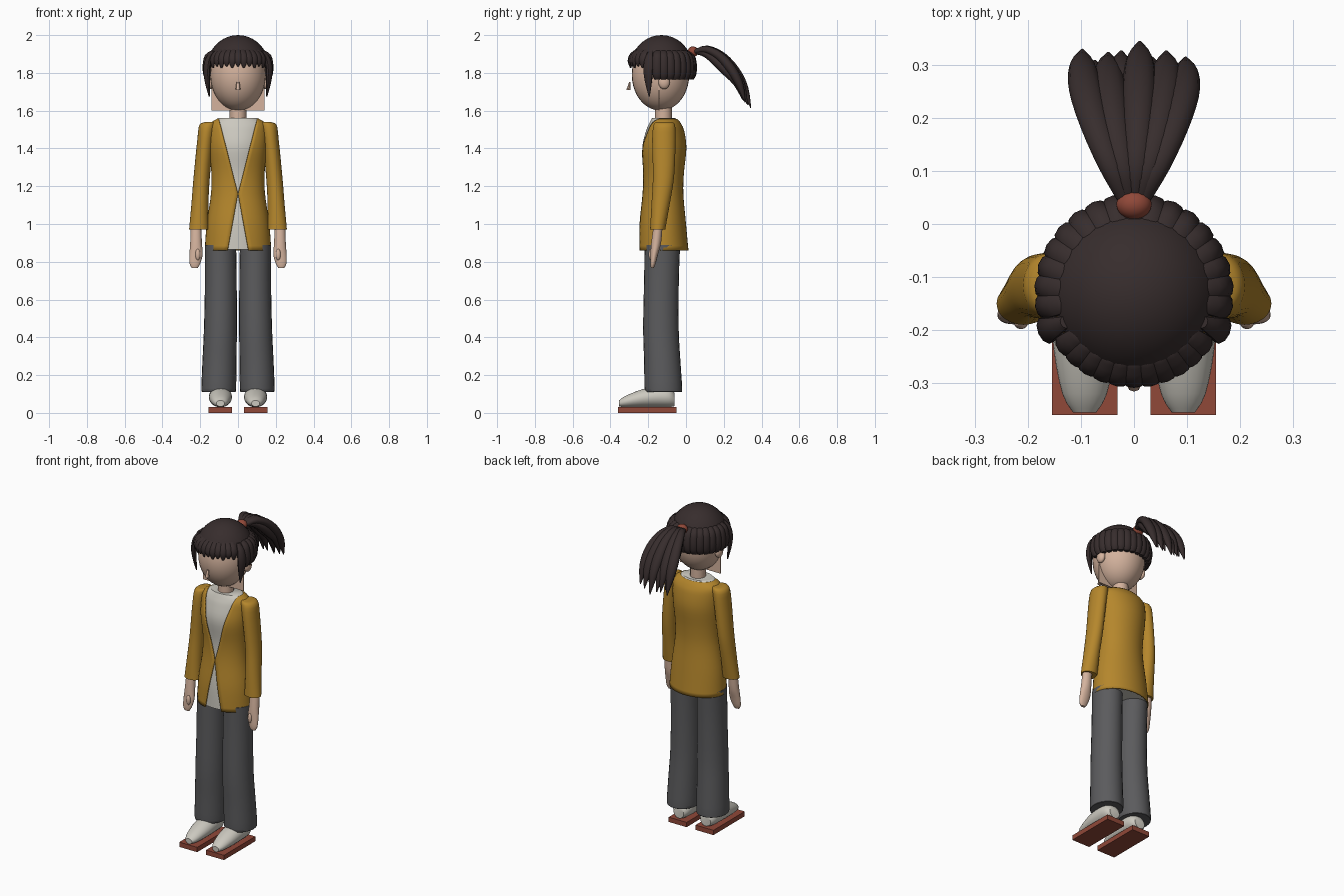
import bpy
import bmesh
from math import sin, cos, pi, asin, radians
from mathutils import Vector as V

if "Cube" in bpy.data.objects:
    bpy.data.objects.remove(bpy.data.objects["Cube"])


def material(name, rgb):
    m = bpy.data.materials.new(name)
    m.use_nodes = True
    m.diffuse_color = (*rgb, 1)
    bsdf = m.node_tree.nodes["Principled BSDF"]
    bsdf.inputs["Base Color"].default_value = (*rgb, 1)
    bsdf.inputs["Roughness"].default_value = 0.8
    return m


SKIN = material("skin", (0.66, 0.45, 0.34))
HAIR = material("dark hair", (0.038, 0.026, 0.026))
MUSTARD = material("mustard cloth", (0.46, 0.24, 0.025))
GREY = material("grey cloth", (0.105, 0.105, 0.11))
WHITE = material("off white", (0.6, 0.58, 0.52))
RED = material("brick red", (0.28, 0.065, 0.04))


def finish(name, bm, mat):
    bmesh.ops.recalc_face_normals(bm, faces=bm.faces)
    mesh = bpy.data.meshes.new(name)
    bm.to_mesh(mesh)
    bm.free()
    mesh.materials.append(mat)
    ob = bpy.data.objects.new(name, mesh)
    bpy.context.collection.objects.link(ob)
    bpy.ops.object.select_all(action="DESELECT")
    ob.select_set(True)
    bpy.context.view_layer.objects.active = ob
    bpy.ops.object.shade_smooth_by_angle(angle=radians(40))
    return ob


def smooth_rings(rings, steps):
    """Fill in rings along a Catmull-Rom curve."""
    out = []
    for i in range(len(rings) - 1):
        quad = [rings[max(i - 1, 0)], rings[i], rings[i + 1], rings[min(i + 2, len(rings) - 1)]]
        for s in range(steps):
            t = s / steps
            out.append([(b * 2 + (c - a) * t + (a * 2 - b * 5 + c * 4 - d) * t ** 2
                         + (b * 3 - a - c * 3 + d) * t ** 3) / 2 for a, b, c, d in zip(*quad)])
    return out + [rings[-1]]


def loft(name, rings, mat, sides=24, steps=3, gap=None):
    """Skin ellipses (centre, u axis, v axis); gap leaves the front open."""
    bm = bmesh.new()
    rows = []
    for c, u, v in smooth_rings(rings, steps):
        a = asin(min(gap(c.z) / u.length, 1)) if gap else 0
        n = sides + 1 if gap else sides
        angles = [a + (2 * pi - 2 * a) * k / sides for k in range(n)]
        rows.append([bm.verts.new(c + u * sin(t) - v * cos(t)) for t in angles])
    for lo, hi in zip(rows, rows[1:]):
        for k in range(sides):
            j = (k + 1) % len(lo)
            bm.faces.new((lo[k], lo[j], hi[j], hi[k]))
    if not gap:
        bm.faces.new(rows[0])
        bm.faces.new(rows[-1])
    return finish(name, bm, mat)


def level(x, y, z, rx, ry):
    return [V((x, y, z)), V((rx, 0, 0)), V((0, ry, 0))]


def ball(name, centre, size, mat, above=None):
    bm = bmesh.new()
    bmesh.ops.create_uvsphere(bm, u_segments=32, v_segments=20, radius=1)
    for v in bm.verts:
        v.co = V(centre) + v.co * V(size)
    if above:
        geom = bm.verts[:] + bm.edges[:] + bm.faces[:]
        cut = bmesh.ops.bisect_plane(bm, geom=geom, plane_co=(0, 0, above), plane_no=(0, 0, 1), clear_inner=True)
        bmesh.ops.contextual_create(bm, geom=[e for e in cut["geom_cut"] if isinstance(e, bmesh.types.BMEdge)])
    return finish(name, bm, mat)


def box(name, centre, size, mat):
    bm = bmesh.new()
    bmesh.ops.create_cube(bm, size=1)
    for v in bm.verts:
        v.co = V(centre) + v.co * V(size)
    return finish(name, bm, mat)


# Shirt and open jacket share one body profile: z, half width, half depth, centre y
BODY = [(0.86, 0.173, 0.13, -0.12), (1.0, 0.163, 0.121, -0.124), (1.16, 0.14, 0.105, -0.122),
        (1.27, 0.138, 0.106, -0.12), (1.4, 0.15, 0.119, -0.12), (1.49, 0.152, 0.103, -0.115),
        (1.53, 0.145, 0.086, -0.115), (1.555, 0.108, 0.07, -0.118)]


def opening(z):
    return 0.1 * (z - 1.16) / 0.39 if z > 1.16 else 0.055 * (1.16 - z) / 0.3


jacket = loft("jacket", [level(0, y, z, rx, ry) for z, rx, ry, y in BODY], MUSTARD, 40, 4, opening)
thick = jacket.modifiers.new("thickness", "SOLIDIFY")
thick.thickness = 0.006
thick.offset = 0
loft("shirt", [level(0, y, z + 0.006, rx - 0.008, ry - 0.008) for z, rx, ry, y in BODY], WHITE, 40, 4)

# Head
loft("neck", [level(0, -0.12, z, 0.045, 0.045) for z in (1.5, 1.66)], SKIN, 20, 1)
ball("head", (0, -0.135, 1.79), (0.147, 0.152, 0.19), SKIN)
box("jaw_plate", (0, -0.143, 1.69), (0.28, 0.004, 0.18), SKIN)
loft("nose", [level(0, -0.305, 1.71, 0.013, 0.011), level(0, -0.297, 1.752, 0.008, 0.004)], SKIN, 8, 1)

# Arms, legs, shoes and ears, once for each side
for side, s in (("left", 1), ("right", -1)):
    sleeve = [(0.145, -0.115, 1.54, 0.025, 0.04), (0.16, -0.115, 1.525, 0.044, 0.056),
              (0.172, -0.117, 1.45, 0.043, 0.062), (0.192, -0.119, 1.25, 0.043, 0.056),
              (0.202, -0.135, 1.1, 0.045, 0.048), (0.208, -0.15, 0.97, 0.051, 0.04)]
    hand = [(0.222, -0.148, 0.99, 0.028, 0.024), (0.222, -0.158, 0.9, 0.031, 0.026),
            (0.222, -0.168, 0.84, 0.035, 0.02), (0.228, -0.175, 0.79, 0.028, 0.014),
            (0.229, -0.178, 0.768, 0.016, 0.008)]
    leg = [(0.093, -0.125, 0.89, 0.083, 0.094), (0.091, -0.13, 0.7, 0.084, 0.092),
           (0.093, -0.133, 0.45, 0.087, 0.094), (0.098, -0.126, 0.28, 0.09, 0.096),
           (0.102, -0.12, 0.13, 0.092, 0.1), (0.102, -0.12, 0.112, 0.088, 0.096)]
    for part, rows, mat in (("sleeve", sleeve, MUSTARD), ("hand", hand, SKIN), ("trouser_leg", leg, GREY)):
        loft(f"{side}_{part}", [level(s * r[0], *r[1:]) for r in rows], mat)
    ball(f"{side}_thumb", (s * 0.213, -0.186, 0.838), (0.013, 0.012, 0.03), SKIN)
    shoe = [(-0.355, 0.05, 0.022, 0.016), (-0.32, 0.06, 0.042, 0.03), (-0.24, 0.076, 0.058, 0.046),
            (-0.16, 0.085, 0.061, 0.055), (-0.09, 0.083, 0.055, 0.052), (-0.06, 0.07, 0.035, 0.034)]
    loft(f"{side}_shoe", [[V((s * 0.093, y, z)), V((w, 0, 0)), V((0, 0, h))] for y, z, w, h in shoe], WHITE)
    box(f"{side}_sole", (s * 0.093, -0.205, 0.015), (0.124, 0.31, 0.03), RED)
    ball(f"{side}_ear", (s * 0.148, -0.116, 1.75), (0.02, 0.03, 0.036), SKIN)


# Hair: cap, fringe, side locks and a band round the back
def lock(name, degrees, path):
    """A flat strand hanging outside the head: radius, z, width, thickness."""
    a = radians(degrees)
    out, along = V((sin(a), -cos(a), 0)), V((cos(a), sin(a), 0))
    rings = [[V((0, -0.13, z)) + out * r, along * w, out * t] for r, z, w, t in path]
    loft(name, rings, HAIR, 10, 3)


ball("hair_cap", (0, -0.13, 1.82), (0.168, 0.168, 0.18), HAIR, above=1.9)
for i in range(-5, 6):
    tip = 1.835 - 0.008 * (i % 2)
    lock("fringe_strand", i * 10.5, [(0.12, 1.925, 0.016, 0.016), (0.152, 1.9, 0.022, 0.015),
                                     (0.168, 1.865, 0.021, 0.011), (0.166, tip, 0.005, 0.004)])
for a in (-67, 67):
    lock("side_lock", a, [(0.14, 1.915, 0.012, 0.01), (0.168, 1.88, 0.022, 0.014), (0.18, 1.82, 0.027, 0.016),
                          (0.176, 1.75, 0.019, 0.012), (0.165, 1.675, 0.003, 0.003)])
for i in range(17):
    lock("back_strand", 82 + i * 12.25, [(0.12, 1.92, 0.018, 0.018), (0.155, 1.895, 0.024, 0.02),
                                         (0.169, 1.84, 0.026, 0.019), (0.168, 1.79, 0.024, 0.016),
                                         (0.158, 1.764, 0.015, 0.012)])

# Ponytail: two fanned layers of tapering strands behind a band
ball("hair_band", (0, 0.037, 1.912), (0.033, 0.028, 0.028), RED)
TAIL = [(0.045, 1.912, 0.014, 0.25), (0.11, 1.926, 0.024, 0.6), (0.19, 1.888, 0.029, 1.0),
        (0.26, 1.81, 0.032, 1.25), (0.31, 1.72, 0.025, 1.35), (0.343, 1.615, 0.003, 1.35)]


def tail_strand(name, spread, drop, length):
    rings = []
    for k, (y, z, w, fan) in enumerate(TAIL):
        t = k / (len(TAIL) - 1)
        nxt, prev = TAIL[min(k + 1, len(TAIL) - 1)], TAIL[max(k - 1, 0)]
        normal = V((0, prev[1] - nxt[1], nxt[0] - prev[0])).normalized()
        y, z = 0.045 + (y - 0.045) * length, 1.912 + (z - 1.912) * length
        centre = V((spread * fan, y, z)) - normal * drop * sin(pi * min(t * 1.2, 1))
        rings.append([centre, V((w, 0, 0)), normal * w * 0.8])
    loft(name, rings, HAIR, 12, 3)


for x, length in ((-0.072, 0.95), (-0.036, 0.93), (0.008, 1.0), (0.045, 0.94), (0.072, 0.9)):
    tail_strand("ponytail_strand", x, 0, length)
for x, length in ((-0.055, 0.88), (-0.018, 0.94), (0.025, 0.9), (0.055, 0.86)):
    tail_strand("ponytail_under_strand", x, 0.03, length)
